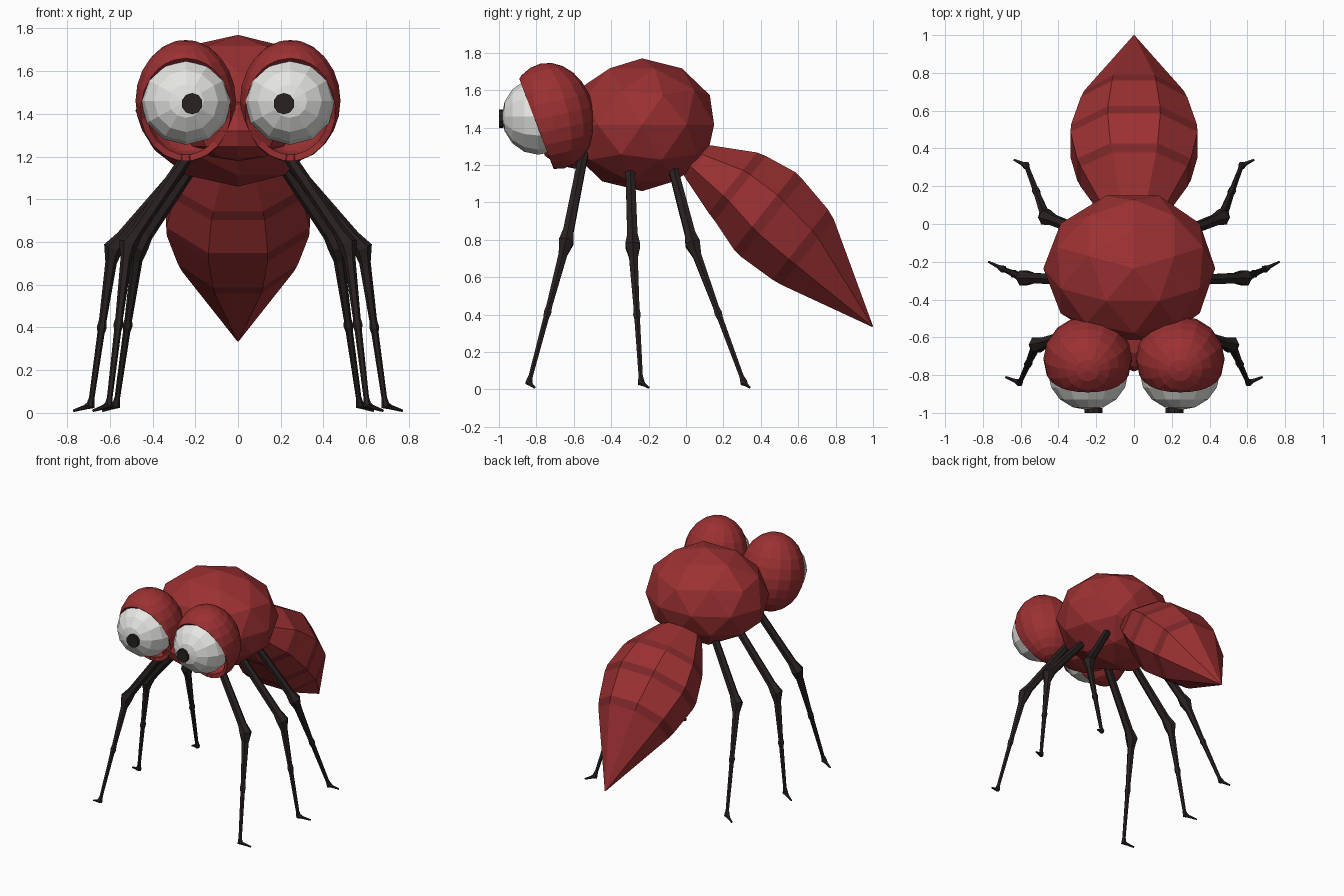
import bpy, bmesh, math
from mathutils import Vector, Matrix

if "Cube" in bpy.data.objects:
    bpy.data.objects.remove(bpy.data.objects["Cube"])


def material(name, rgb):
    m = bpy.data.materials.new(name)
    m.diffuse_color = (*rgb, 1)
    m.use_nodes = True
    m.node_tree.nodes["Principled BSDF"].inputs["Base Color"].default_value = m.diffuse_color
    return m


RED = material("red_shell", (0.33, 0.030, 0.032))
STRIPE = material("dark_red_stripe", (0.21, 0.020, 0.022))
WHITE = material("eye_white", (0.78, 0.78, 0.76))
DARK = material("dark_brown", (0.022, 0.015, 0.015))


def finish(bm, name, *mats):
    bmesh.ops.recalc_face_normals(bm, faces=bm.faces)
    me = bpy.data.meshes.new(name)
    bm.to_mesh(me)
    bm.free()
    for m in mats:
        me.materials.append(m)
    ob = bpy.data.objects.new(name, me)
    bpy.context.collection.objects.link(ob)
    return ob


def place(loc, scale, tilt=0.0, axis='X'):
    return (Matrix.Translation(loc) @ Matrix.Rotation(tilt, 4, axis)
            @ Matrix.Diagonal((*scale, 1)))


def loft(bm, rings):
    """Skin a list of vertex rings and cap both ends."""
    n = len(rings[0])
    faces = []
    for a, b in zip(rings, rings[1:]):
        faces.append([bm.faces.new((a[i], a[(i + 1) % n], b[(i + 1) % n], b[i]))
                      for i in range(n)])
    bm.faces.new(rings[0])
    bm.faces.new(rings[-1])
    return faces


# Thorax: faceted ball, a little narrower on one side
bm = bmesh.new()
bmesh.ops.create_icosphere(bm, subdivisions=2, radius=1,
                           matrix=Matrix.Rotation(math.radians(18), 4, 'Z'))
for v in bm.verts:
    v.co.x *= 0.43 if v.co.x > 0 else 0.48
    v.co.y = v.co.y * 0.405 - 0.235
    v.co.z = v.co.z * 0.355 + 1.415
finish(bm, "thorax", RED)

# Face between the eyes
bm = bmesh.new()
bmesh.ops.create_uvsphere(bm, u_segments=8, v_segments=6, radius=1,
                          matrix=place((0, -0.59, 1.32), (0.25, 0.19, 0.14)))
finish(bm, "face", RED)

# Abdomen: eight-sided rings (y, z, half width, half height), narrow stripes after each
profile = [(0.03, 1.235, 0.13, 0.09), (0.07, 1.215, 0.17, 0.115),
           (0.25, 1.105, 0.285, 0.21), (0.29, 1.075, 0.305, 0.224),
           (0.42, 0.955, 0.34, 0.268), (0.46, 0.915, 0.337, 0.268),
           (0.61, 0.775, 0.285, 0.243), (0.65, 0.735, 0.265, 0.228),
           (0.998, 0.336, 0.003, 0.003)]
bm = bmesh.new()
rings = []
for i, (y, z, w, h) in enumerate(profile):
    lean = Vector((0, 0.62, 0.78))
    rings.append([bm.verts.new(Vector((0, y, z)) + lean * h * math.sin(a)
                               + Vector((w * math.cos(a), 0, 0)))
                  for a in (math.radians(22.5 + 45 * k) for k in range(8))])
    for v in rings[-1]:   # keep the octagon's flats at full size
        c = Vector((0, y, z))
        v.co = c + (v.co - c) * 1.07
for i, band in enumerate(loft(bm, rings)):
    for f in band:
        f.material_index = 1 if i in (2, 4, 6) else 0
finish(bm, "abdomen", RED, STRIPE)

for side, label in ((1, "right"), (-1, "left")):
    # Eyelid: open hood cut by a slanted plane
    bm = bmesh.new()
    bmesh.ops.create_uvsphere(
        bm, u_segments=16, v_segments=12, radius=1,
        matrix=place((side * 0.245, -0.715, 1.462), (0.235, 0.225, 0.287), 0.22))
    bmesh.ops.bisect_plane(bm, geom=bm.verts[:] + bm.edges[:] + bm.faces[:],
                           plane_co=(0, -0.735, 1.25), plane_no=(0, -0.42, -0.16),
                           clear_outer=True)
    lid = finish(bm, label + "_eyelid", RED)
    mod = lid.modifiers.new("thickness", 'SOLIDIFY')
    mod.thickness = 0.03
    mod.offset = -1

    # Eyeball with its pole facing forward
    bm = bmesh.new()
    bmesh.ops.create_uvsphere(
        bm, u_segments=12, v_segments=8, radius=1,
        matrix=place((side * 0.243, -0.79, 1.46), (0.212, 0.205, 0.195), math.pi / 2))
    for v in bm.verts:
        v.co.y = max(v.co.y, -0.99)
    finish(bm, label + "_eyeball", WHITE)

    # Pupil
    bm = bmesh.new()
    bmesh.ops.create_cone(
        bm, cap_ends=True, segments=10, radius1=0.05, radius2=0.05, depth=0.025,
        matrix=place((side * 0.215, -0.987, 1.448), (1, 1, 1), math.pi / 2))
    finish(bm, label + "_pupil", DARK)

    # Legs: hip, knee, ankle, toe
    legs = {
        "front_leg": ((0.19, -0.545, 1.27), (0.515, -0.64, 0.79),
                      (0.605, -0.84, 0.035), (0.68, -0.81, 0.01)),
        "middle_leg": ((0.20, -0.30, 1.22), (0.585, -0.285, 0.77),
                       (0.69, -0.24, 0.035), (0.77, -0.20, 0.01)),
        "rear_leg": ((0.17, -0.08, 1.22), (0.465, 0.035, 0.78),
                     (0.57, 0.31, 0.035), (0.635, 0.34, 0.01)),
    }
    for name, joints in legs.items():
        hip, knee, ankle, toe = (Vector((side * x, y, z)) for x, y, z in joints)
        path = [(hip, 0.028), (hip.lerp(knee, 0.88), 0.032), (knee, 0.046),
                (knee.lerp(ankle, 0.09), 0.027), (knee.lerp(ankle, 0.46), 0.018),
                (knee.lerp(ankle, 0.5), 0.023), (knee.lerp(ankle, 0.54), 0.017),
                (knee.lerp(ankle, 0.95), 0.013), (ankle, 0.021),
                (ankle.lerp(toe, 0.35), 0.011), (toe, 0.006)]
        bm = bmesh.new()
        rings = []
        for i, (p, r) in enumerate(path):
            t = (path[min(i + 1, len(path) - 1)][0] - path[max(i - 1, 0)][0]).normalized()
            u = t.cross(Vector((0, 1, 0))).normalized()
            w = t.cross(u)
            rings.append([bm.verts.new(p + r * (u * math.cos(a) + w * math.sin(a)))
                          for a in (k * math.tau / 6 for k in range(6))])
        loft(bm, rings)
        finish(bm, label + "_" + name, DARK)
